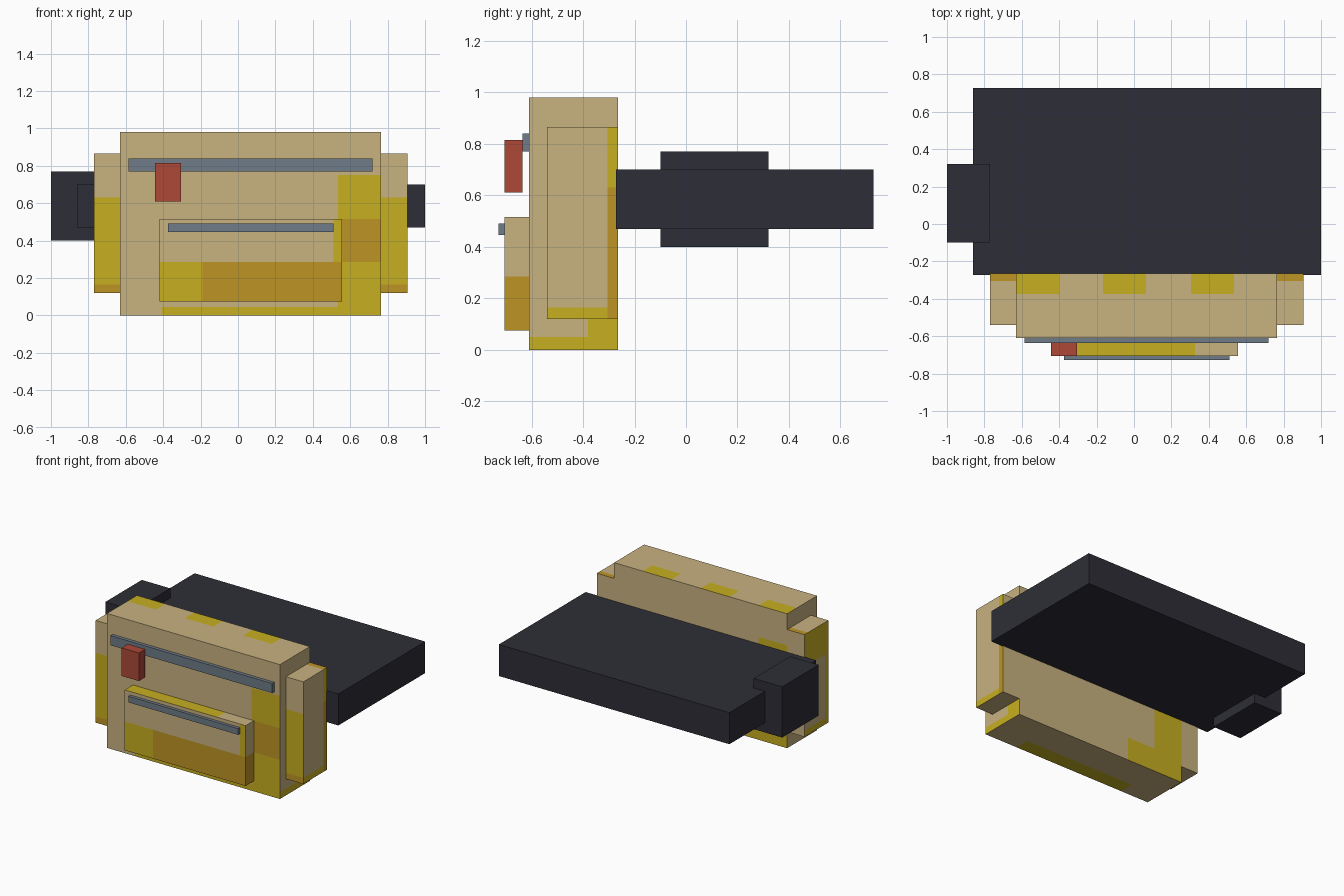
import bpy
import bmesh
from mathutils import Vector

default = bpy.data.objects.get("Cube")
if default:
    bpy.data.objects.remove(default, do_unlink=True)


def make_material(name, rgb):
    mat = bpy.data.materials.new(name)
    mat.use_nodes = True
    mat.diffuse_color = (*rgb, 1)
    mat.node_tree.nodes["Principled BSDF"].inputs["Base Color"].default_value = (*rgb, 1)
    return mat


sand = make_material("sand", (.578, .445, .216))
yellow = make_material("yellow", (.571, .429, .015))
ochre = make_material("ochre", (.515, .296, .018))
red = make_material("red", (.413, .065, .039))
steel = make_material("steel", (.162, .202, .246))
charcoal = make_material("charcoal", (.027, .027, .038))

AXES = {"x": 0, "y": 1, "z": 2}
SIDES = {
    "front": Vector((0, -1, 0)), "back": Vector((0, 1, 0)),
    "plus_x": Vector((1, 0, 0)), "minus_x": Vector((-1, 0, 0)),
    "top": Vector((0, 0, 1)), "bottom": Vector((0, 0, -1)),
}


def patch(side, material, **ranges):
    """A coloured rectangle on one side of a box."""
    return side, material, ranges


def box(name, x, y, z, base, patches=()):
    """Axis-aligned box, cut along patch borders and coloured by face position."""
    bm = bmesh.new()
    bmesh.ops.create_cube(bm, size=1)
    for v in bm.verts:
        v.co = [lo + (c + .5) * (hi - lo) for c, (lo, hi) in zip(v.co, (x, y, z))]

    # Cut only the faces on the patched side
    for side, _, ranges in patches:
        for axis, limits in ranges.items():
            normal = Vector((0, 0, 0))
            normal[AXES[axis]] = 1
            for limit in limits:
                bmesh.ops.bisect_plane(
                    bm, geom=bm.verts[:] + bm.edges[:] + bm.faces[:],
                    plane_co=normal * limit, plane_no=normal, dist=.0005)
    bm.normal_update()

    materials = [base]
    for side, material, ranges in patches:
        if material not in materials:
            materials.append(material)
        for face in bm.faces:
            centre = face.calc_center_median()
            inside = all(lo < centre[AXES[a]] < hi for a, (lo, hi) in ranges.items())
            if inside and face.normal.dot(SIDES[side]) > .9:
                face.material_index = materials.index(material)

    mesh = bpy.data.meshes.new(name)
    bm.to_mesh(mesh)
    bm.free()
    for material in materials:
        mesh.materials.append(material)
    obj = bpy.data.objects.new(name, mesh)
    bpy.context.collection.objects.link(obj)
    return obj


# Main pouch body
left, right = -.63, .765
front, back = -.61, -.265
body_patches = [
    patch("front", yellow, x=(.535, right), z=(0, .75)),
    patch("front", yellow, x=(-.405, right), z=(0, .045)),
    patch("front", ochre, x=(.55, right), z=(.285, .515)),
    patch("back", yellow, x=(left, -.4), z=(0, .75)),
    patch("back", yellow, x=(left, -.17), z=(0, .17)),
    patch("plus_x", yellow, y=(front, -.38), z=(0, .05)),
    patch("plus_x", yellow, y=(-.38, back), z=(0, .12)),
    patch("bottom", yellow, x=(-.4, .5), y=(front, -.5)),
]
for start in (left, -.165, .305):
    body_patches.append(patch("top", yellow, x=(start, start + .23), y=(-.375, back)))
box("pouch_body", (left, right), (front, back), (0, .98), sand, body_patches)

# Side pockets
shared = [
    patch("front", yellow, z=(.165, .63)),
    patch("front", ochre, z=(.12, .165)),
    patch("top", ochre, y=(-.305, back)),
]
outer_left = [
    patch("plus_x", yellow, y=(-.54, -.305), z=(.12, .165)),
    patch("plus_x", yellow, y=(-.305, back), z=(.63, .865)),
    patch("plus_x", ochre, y=(-.305, back), z=(.12, .63)),
]
outer_right = [
    patch("minus_x", yellow, z=(.63, .865)),
    patch("minus_x", yellow, z=(.12, .165)),
    patch("minus_x", yellow, y=(-.54, -.5)),
]
for name, x, outer in (("left_pocket", (right, .905), outer_left),
                       ("right_pocket", (-.77, left), outer_right)):
    box(name, x, (-.54, back), (.12, .865), sand, shared + outer)

# Front pocket
box("front_pocket", (-.42, .555), (-.705, front), (.075, .515), sand, [
    patch("front", yellow, x=(-.42, -.19), z=(.075, .285)),
    patch("front", ochre, x=(-.19, .555), z=(.075, .285)),
    patch("front", yellow, x=(.51, .555), z=(.285, .515)),
    patch("plus_x", ochre, z=(.075, .285)),
    patch("minus_x", yellow, z=(.075, .285)),
    patch("top", yellow, x=(-.42, .325)),
])

# Zips and pull tag
box("main_zip", (-.585, .72), (-.635, front), (.77, .84), steel)
box("pocket_zip", (-.375, .51), (-.728, -.705), (.445, .49), steel)
box("zip_pull", (-.445, -.305), (-.705, -.635), (.61, .815), red)

# Waist belt and buckle
box("belt", (-.86, 1), (-.272, .728), (.47, .70), charcoal)
box("buckle", (-1, -.77), (-.1, .32), (.40, .77), charcoal)
